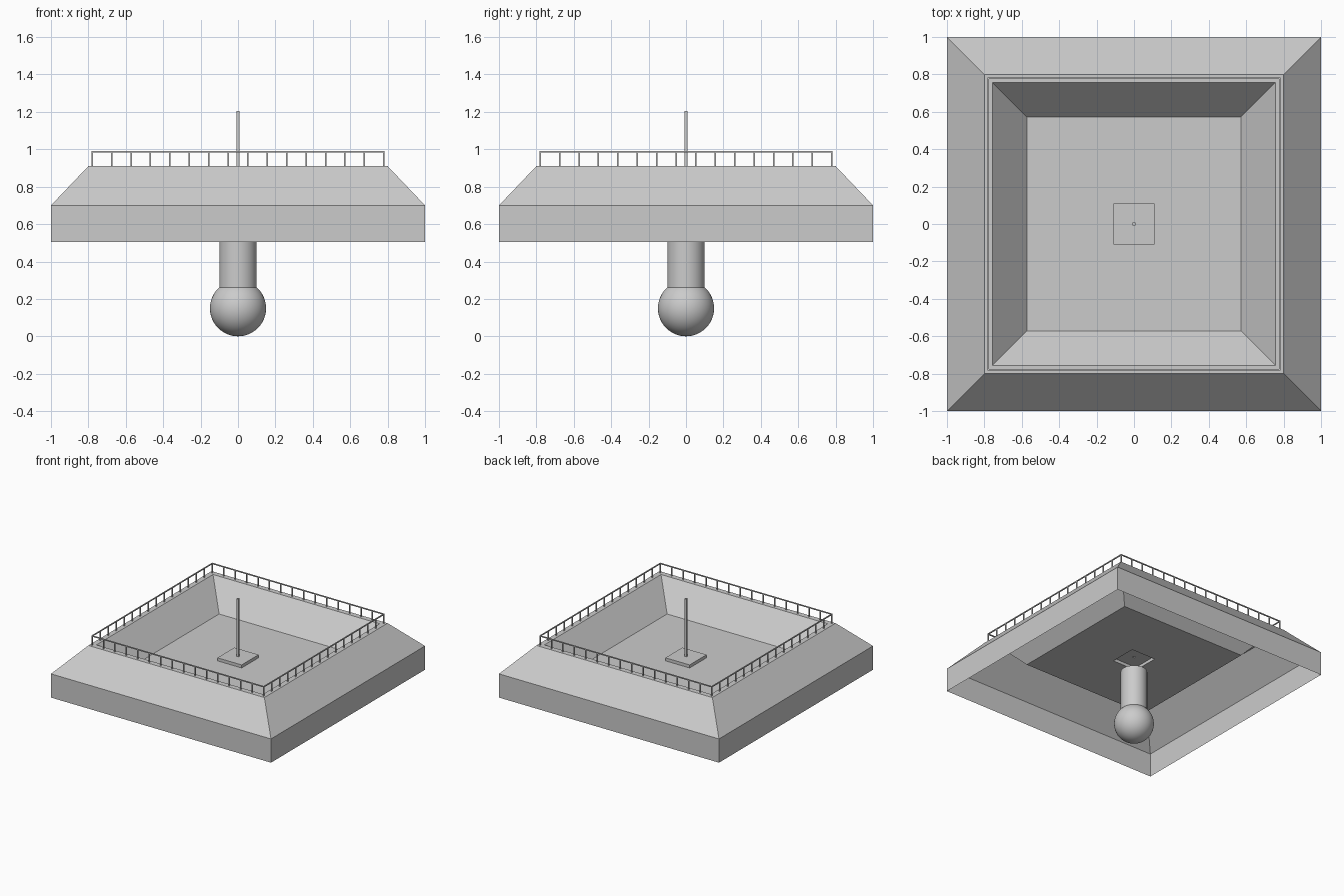
import bpy, bmesh
from mathutils import Matrix, Vector

if "Cube" in bpy.data.objects:
    bpy.data.objects.remove(bpy.data.objects["Cube"])


def finish(name, bm):
    mesh = bpy.data.meshes.new(name)
    bm.to_mesh(mesh)
    bm.free()
    obj = bpy.data.objects.new(name, mesh)
    bpy.context.collection.objects.link(obj)
    return obj


def add_box(bm, center, size):
    m = Matrix.Translation(center) @ Matrix.Diagonal((*size, 1))
    bmesh.ops.create_cube(bm, size=1, matrix=m)


# Square shell, open below: skirt, slope, rim, basin, raised pad and mast
profile = [(1, 0.505), (1, 0.70), (0.80, 0.91), (0.757, 0.91), (0.573, 0.705),
           (0.11, 0.705), (0.11, 0.73), (0.008, 0.73), (0.008, 1.205)]
bm = bmesh.new()
rings = [[bm.verts.new((sx * r, sy * r, z))
          for sx, sy in ((-1, -1), (1, -1), (1, 1), (-1, 1))] for r, z in profile]
for a, b in zip(rings, rings[1:]):
    for i in range(4):
        j = (i + 1) % 4
        bm.faces.new((a[i], a[j], b[j], b[i]))
bm.faces.new(rings[-1])
finish("roof_shell", bm)

# Railing round the rim: posts and a top rail on each of four sides
R, T, BASE, TOP, GAPS = 0.78, 0.008, 0.91, 0.99, 15
bm = bmesh.new()
for side in range(4):
    rot = Matrix.Rotation(side * 1.5707963, 3, 'Z')
    for k in range(GAPS):
        x = -R + 2 * R * k / GAPS
        add_box(bm, rot @ Vector((x, -R, (BASE + TOP) / 2)), (T, T, TOP - BASE))
    size = (2 * R + T, T, T) if side % 2 == 0 else (T, 2 * R + T, T)
    add_box(bm, rot @ Vector((0, -R, TOP - T / 2)), size)
finish("railing", bm)

# Round stem and ball hanging under the roof
bpy.ops.mesh.primitive_cylinder_add(vertices=48, radius=0.1, depth=0.4, location=(0, 0, 0.4))
bpy.context.object.name = "stem"
bpy.ops.object.shade_smooth_by_angle()
bpy.ops.mesh.primitive_uv_sphere_add(segments=48, ring_count=24, radius=0.15, location=(0, 0, 0.15))
bpy.context.object.name = "ball"
bpy.ops.object.shade_smooth_by_angle()
